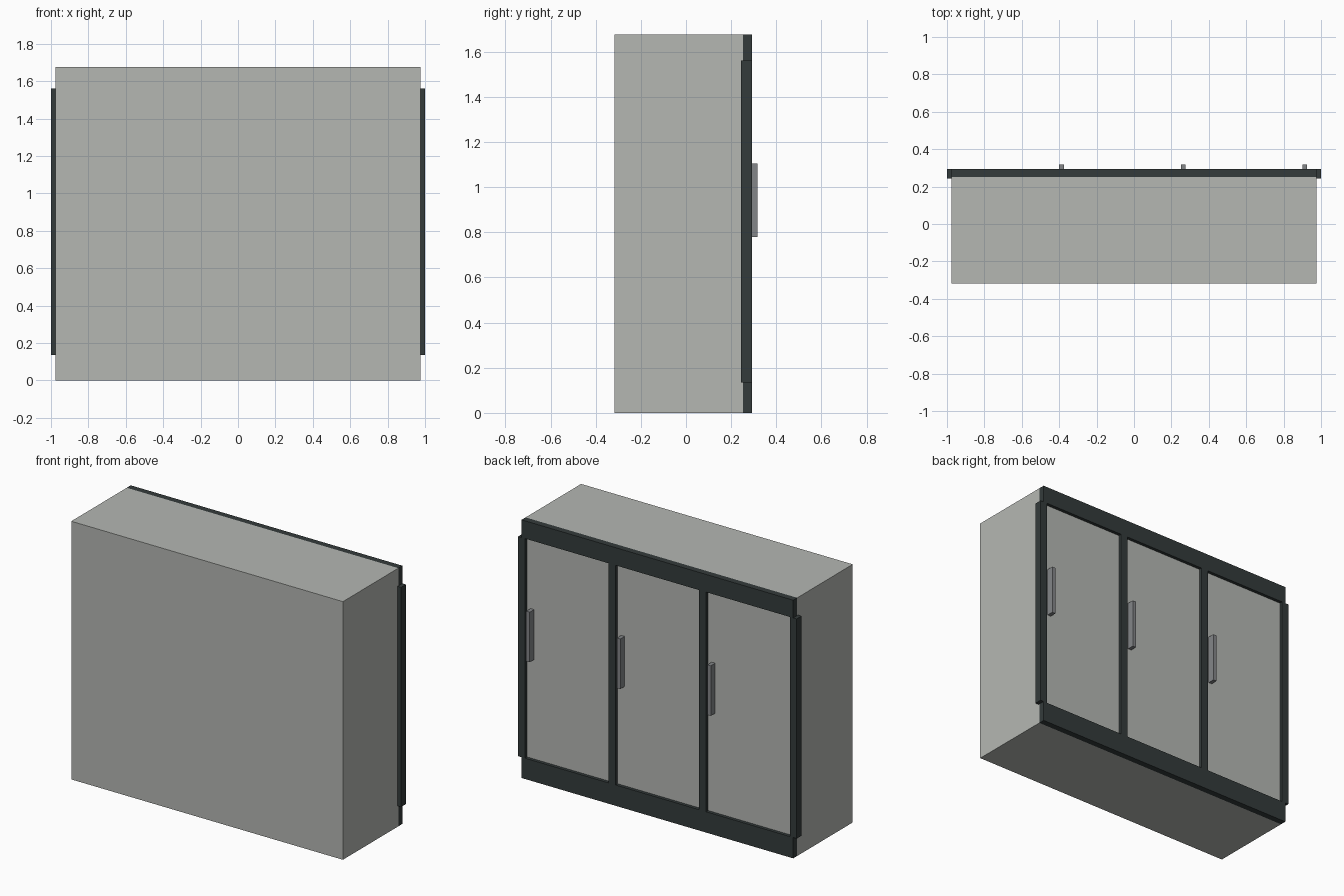
import bpy

# Remove the default object
cube = bpy.data.objects.get("Cube")
if cube:
    bpy.data.objects.remove(cube, do_unlink=True)


def material(name, rgb):
    mat = bpy.data.materials.new(name)
    mat.use_nodes = True
    colour = (*rgb, 1)
    mat.diffuse_color = colour
    mat.node_tree.nodes["Principled BSDF"].inputs["Base Color"].default_value = colour
    return mat


def box(name, x, y, z, mat):
    """Box spanning the given (low, high) ranges."""
    spans = (x, y, z)
    bpy.ops.mesh.primitive_cube_add(size=1, location=[(a + b) / 2 for a, b in spans])
    obj = bpy.context.object
    obj.name = name
    obj.scale = [b - a for a, b in spans]
    bpy.ops.object.transform_apply(location=False, rotation=False, scale=True)
    obj.data.materials.append(mat)
    return obj


panel_grey = material("panel grey", (0.46, 0.475, 0.45))
frame_dark = material("frame charcoal", (0.034, 0.044, 0.044))
handle_grey = material("handle grey", (0.23, 0.24, 0.25))

HALF = 0.975            # half width of the cabinet
TOP = 1.675
BACK, SEAM, FACE = -0.317, 0.252, 0.293
LOW, HIGH = 0.135, 1.56  # door opening
PITCH = 0.65

# Cabinet and its horizontal rails
box("cabinet_body", (-HALF, HALF), (BACK, SEAM), (0, TOP), panel_grey)
box("bottom_rail", (-HALF, HALF), (SEAM, FACE), (0, LOW), frame_dark)
box("top_rail", (-HALF, HALF), (SEAM, FACE), (HIGH, TOP), frame_dark)

# Upright posts, the outer pair wrapping the cabinet edges
for i in range(4):
    x = -HALF + i * PITCH
    box(f"post_{i + 1}", (x - 0.025, x + 0.025), (0.243, FACE), (LOW, HIGH), frame_dark)

# Recessed doors with vertical bar handles
for i in range(3):
    x = (i - 1) * PITCH
    box(f"door_{i + 1}", (x - 0.3, x + 0.3), (SEAM, 0.272), (LOW, HIGH), panel_grey)
    box(f"handle_{i + 1}", (x + 0.25, x + 0.275), (0.272, 0.317), (0.78, 1.105), handle_grey)
